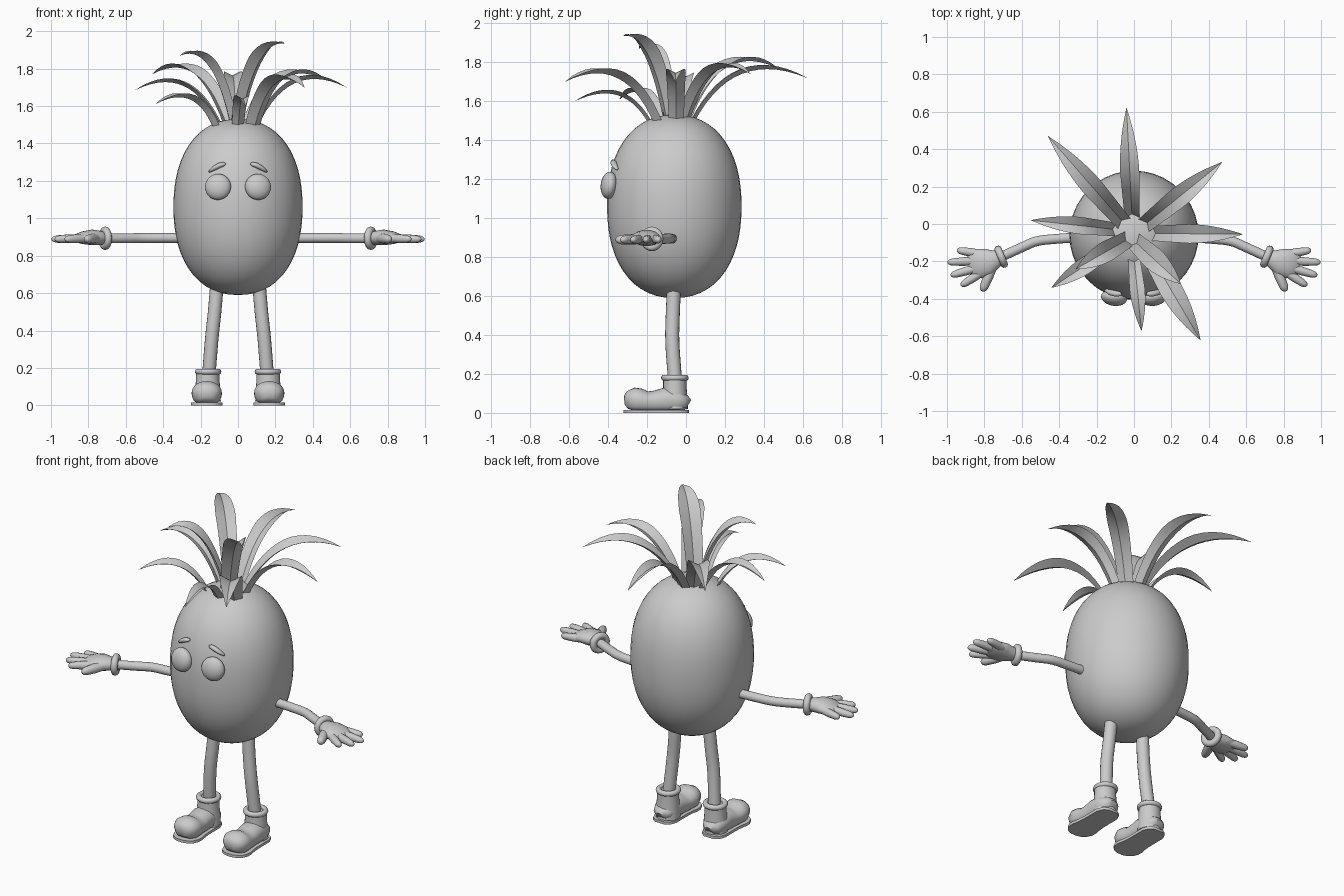
import bpy, bmesh, math
from mathutils import Vector

if "Cube" in bpy.data.objects:
    bpy.data.objects.remove(bpy.data.objects["Cube"])

grey = bpy.data.materials.new("plain grey")
grey.diffuse_color = (0.6, 0.6, 0.6, 1)
grey.use_nodes = True
grey.node_tree.nodes["Principled BSDF"].inputs["Base Color"].default_value = grey.diffuse_color


def finish(obj, name, angle=50):
    obj.name = name
    obj.data.materials.clear()
    obj.data.materials.append(grey)
    bpy.ops.object.select_all(action='DESELECT')
    obj.select_set(True)
    bpy.context.view_layer.objects.active = obj
    bpy.ops.object.shade_smooth_by_angle(angle=math.radians(angle))
    return obj


def from_bmesh(bm, name, angle=50, recalc=True):
    if recalc:
        bmesh.ops.recalc_face_normals(bm, faces=bm.faces)
    me = bpy.data.meshes.new(name)
    bm.to_mesh(me)
    bm.free()
    obj = bpy.data.objects.new(name, me)
    bpy.context.collection.objects.link(obj)
    return finish(obj, name, angle)


def tube(name, pts, radii, up=(0, 0, 1), n=16, flat_bottom=False):
    """Loft elliptical rings (width, height) along a path and cap the ends."""
    bm = bmesh.new()
    pts = [Vector(p) for p in pts]
    rings = []
    for i, p in enumerate(pts):
        t = (pts[min(i + 1, len(pts) - 1)] - pts[max(i - 1, 0)]).normalized()
        side = t.cross(Vector(up)).normalized()
        top = side.cross(t)
        w, h = radii[i]
        ring = []
        for k in range(n):
            a = 2 * math.pi * k / n
            c, s = math.cos(a), math.sin(a)
            if flat_bottom and s < 0:
                c = math.copysign(abs(c) ** 0.4, c)
            ring.append(bm.verts.new(p + side * w * c + top * h * s))
        rings.append(ring)
    for r0, r1 in zip(rings, rings[1:]):
        for k in range(n):
            bm.faces.new((r0[k], r0[(k + 1) % n], r1[(k + 1) % n], r1[k]))
    bm.faces.new(rings[0])
    bm.faces.new(rings[-1])
    return from_bmesh(bm, name)


def limb(name, pts, r, up=(0, 0, 1)):
    """Round tube smoothed along a few control points."""
    p = [Vector(q) for q in pts]
    p = [p[0] * 2 - p[1]] + p + [p[-1] * 2 - p[-2]]
    path = []
    for i in range(1, len(p) - 2):
        a, b, c, d = p[i - 1:i + 3]
        for k in range(4):
            t = k / 4
            path.append(0.5 * (2 * b + (c - a) * t + (2 * a - 5 * b + 4 * c - d) * t * t
                               + (3 * b - a - 3 * c + d) * t ** 3))
    path.append(p[-2])
    return tube(name, path, [(r, r)] * len(path), up)


def finger(name, a, b, r):
    a, b = Vector(a), Vector(b)
    steps = ((0, 1), (0.4, 1.05), (0.8, 0.9), (0.92, 0.7), (0.98, 0.4), (1, 0.12))
    return tube(name, [a.lerp(b, t) for t, _ in steps], [(r * s, r * s) for _, s in steps], n=12)


def ball(name, loc, scale, rot=(0, 0, 0)):
    bpy.ops.mesh.primitive_uv_sphere_add(segments=24, ring_count=16, location=loc, rotation=rot)
    obj = bpy.context.object
    obj.scale = scale
    return finish(obj, name)


def ring(name, loc, axis, major, minor):
    bpy.ops.mesh.primitive_torus_add(location=loc, major_radius=major, minor_radius=minor,
                                     major_segments=24, minor_segments=10)
    obj = bpy.context.object
    obj.rotation_euler = Vector(axis).to_track_quat('Z', 'Y').to_euler()
    return finish(obj, name)


def leaf(name, base, tip, lift, width):
    """Arching pointed blade with a channel folded along its middle."""
    a, b = Vector(base), Vector(tip)
    c = a.lerp(b, 0.36)
    c.z = b.z + lift
    out = Vector((b.x - a.x, b.y - a.y, 0)).normalized()
    side = out.cross(Vector((0, 0, 1)))
    bm = bmesh.new()
    rows, n = [], 14
    for i in range(n + 1):
        t = i / n
        p = a * (1 - t) ** 2 + c * 2 * t * (1 - t) + b * t * t
        tan = ((c - a) * (1 - t) + (b - c) * t).normalized()
        nor = side.cross(tan)
        w = 0.5 * width * (0.75 + 0.5 * t if t < 0.5 else 1 - ((t - 0.5) / 0.5) ** 2) + 0.001
        rows.append([bm.verts.new(p + side * w * s + nor * w * 0.5 * (abs(s) - 0.5)) for s in (-1, 0, 1)])
    for r0, r1 in zip(rows, rows[1:]):
        for k in range(2):
            bm.faces.new((r0[k], r0[k + 1], r1[k + 1], r1[k]))
    return from_bmesh(bm, name, 30, recalc=False)


# Body: rounded barrel
path, radii = [], []
for i in range(29):
    v = -math.cos(math.pi * i / 28)
    r = 0.345 * max(1 - abs(v) ** 2.25, 0.00001) ** (1 / 2.25)
    path.append((0, -0.06, 1.06 + 0.47 * v))
    radii.append((r, r))
tube("body", path, radii, up=(0, 1, 0), n=40)

# Crown leaves: base, tip, extra arch height, width
leaves = [
    ((-0.01, 0.03, 1.49), (-0.04, 0.62, 1.72), 0.18, 0.10),
    ((0.05, -0.01, 1.49), (0.47, 0.33, 1.74), 0.16, 0.11),
    ((-0.05, 0.00, 1.49), (-0.46, 0.47, 1.77), 0.17, 0.11),
    ((-0.09, -0.03, 1.48), (-0.55, 0.02, 1.685), 0.17, 0.09),
    ((0.09, -0.05, 1.48), (0.58, -0.055, 1.70), 0.18, 0.10),
    ((-0.12, -0.13, 1.48), (-0.44, -0.34, 1.61), 0.14, 0.09),
    ((0.08, -0.15, 1.48), (0.355, -0.62, 1.70), 0.18, 0.12),
    ((0.0, -0.18, 1.48), (0.04, -0.57, 1.60), 0.14, 0.08),
    ((0.0, -0.09, 1.50), (0.25, -0.32, 1.935), 0.05, 0.12),
    ((-0.03, -0.08, 1.50), (-0.31, -0.24, 1.87), 0.10, 0.11),
]
for i, spec in enumerate(leaves):
    leaf(f"crown_leaf_{i + 1}", *spec)

for s, tag in ((-1, "left"), (1, "right")):
    def m(x, y, z):
        return (s * x, y, z)

    # Eyes and sloping brows
    ball("eye_" + tag, m(0.107, -0.395, 1.168), (0.07, 0.042, 0.07), (-0.12, 0, s * 0.15))
    tube("brow_" + tag,
         [m(0.066, -0.372, 1.292), m(0.075, -0.374, 1.290), m(0.10, -0.372, 1.283),
          m(0.13, -0.365, 1.266), m(0.15, -0.355, 1.252), m(0.156, -0.352, 1.247)],
         [(0.004, 0.004), (0.012, 0.011), (0.016, 0.014), (0.015, 0.012), (0.009, 0.007), (0.002, 0.002)], n=12)

    # Arm, glove cuff and hand
    limb("arm_" + tag, [m(0.28, -0.07, 0.895), m(0.42, -0.08, 0.895), m(0.52, -0.092, 0.895),
                        m(0.60, -0.125, 0.893), m(0.72, -0.18, 0.893)], 0.026)
    ring("cuff_" + tag, m(0.71, -0.175, 0.893), m(0.92, -0.38, 0), 0.043, 0.02)
    tube("palm_" + tag,
         [m(0.70, -0.17, 0.893), m(0.74, -0.187, 0.895), m(0.78, -0.203, 0.898),
          m(0.83, -0.212, 0.896), m(0.865, -0.22, 0.893), m(0.885, -0.225, 0.892)],
         [(0.035, 0.032), (0.050, 0.038), (0.073, 0.042), (0.080, 0.034), (0.066, 0.023), (0.045, 0.010)], n=20)
    tips = (((0.82, -0.160), (0.947, -0.140)), ((0.84, -0.197), (0.998, -0.205)),
            ((0.84, -0.235), (0.98, -0.275)), ((0.82, -0.262), (0.925, -0.33)),
            ((0.76, -0.235), (0.812, -0.36)))
    for i, (a, b) in enumerate(tips):
        finger(f"finger_{i + 1}_{tag}", m(*a, 0.893), m(*b, 0.888), 0.022 if i < 4 else 0.026)

    # Leg
    limb("leg_" + tag, [m(0.11, -0.06, 0.68), m(0.125, -0.068, 0.5), m(0.14, -0.07, 0.36),
                        m(0.157, -0.055, 0.15)], 0.036, up=(0, 1, 0))

    # Boot shaft, rim, rounded foot and flat sole
    tube("boot_shaft_" + tag, [m(0.162, -0.057, z) for z in (0.02, 0.08, 0.13, 0.185)],
         [(0.07, 0.067), (0.068, 0.064), (0.063, 0.06), (0.062, 0.06)], up=(0, 1, 0), n=24)
    ring("boot_rim_" + tag, m(0.16, -0.057, 0.18), (0, 0, 1), 0.055, 0.016)
    foot = ((0.011, 0.03, 0.03, 0.040), (-0.005, 0.055, 0.04, 0.050), (-0.04, 0.07, 0.055, 0.065),
            (-0.11, 0.070, 0.060, 0.070), (-0.16, 0.071, 0.052, 0.062), (-0.20, 0.075, 0.050, 0.060),
            (-0.23, 0.081, 0.057, 0.067), (-0.26, 0.080, 0.060, 0.070), (-0.29, 0.066, 0.051, 0.062),
            (-0.308, 0.045, 0.035, 0.056), (-0.316, 0.018, 0.014, 0.055))
    tube("foot_" + tag, [m(0.167, y, z) for y, w, h, z in foot], [(w, h) for y, w, h, z in foot],
         n=24, flat_bottom=True)
    bm = bmesh.new()
    outline = [(w, y) for y, w, h, z in foot] + [(-w, y) for y, w, h, z in reversed(foot)]
    low, high = [[bm.verts.new(m(0.167 + x * 1.04, -0.155 + (y + 0.155) * 1.03, z)) for x, y in outline]
                 for z in (0, 0.016)]
    bm.faces.new(low)
    bm.faces.new(high)
    for k in range(len(low)):
        j = (k + 1) % len(low)
        bm.faces.new((low[k], low[j], high[j], high[k]))
    from_bmesh(bm, "sole_" + tag, 40)
